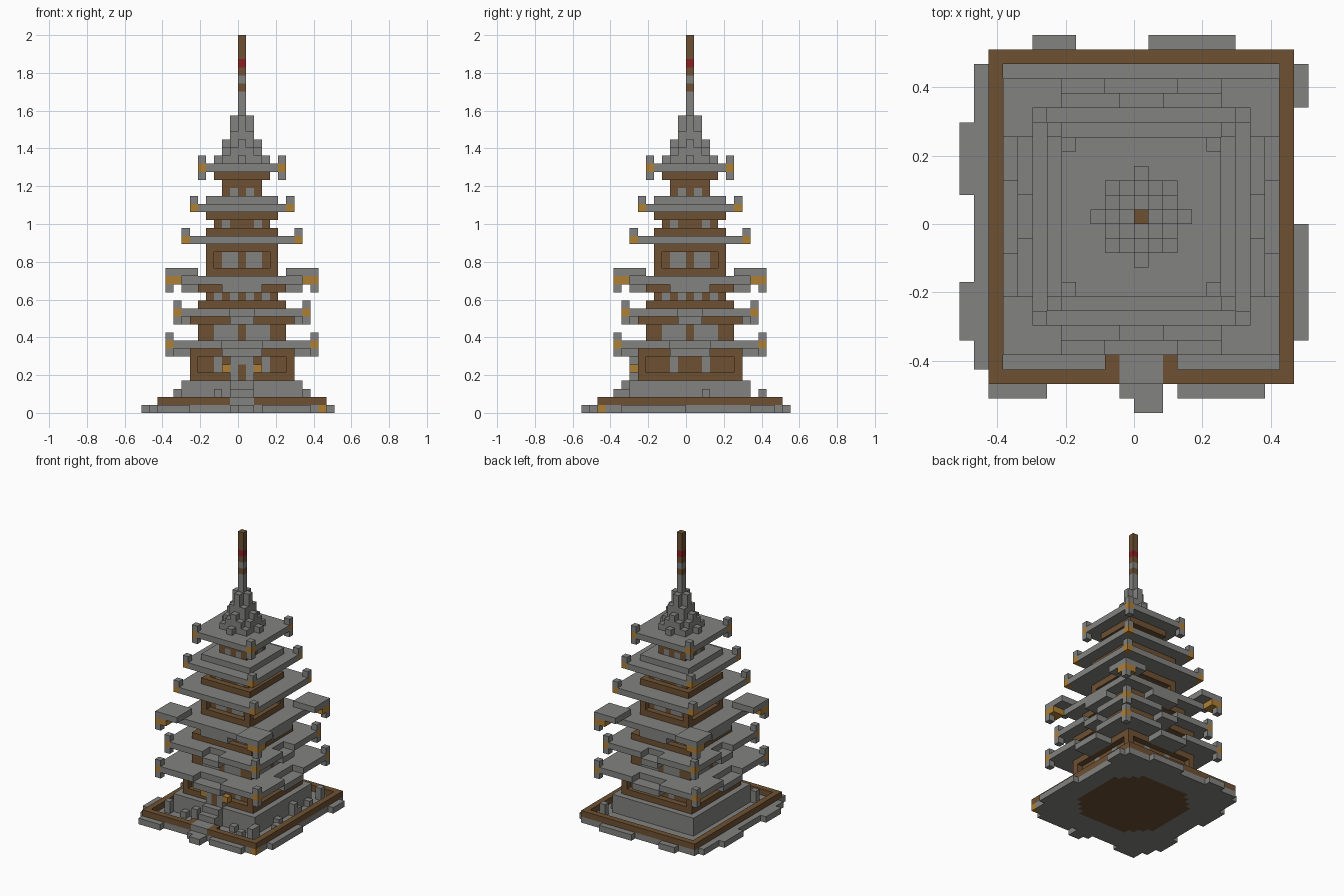
import bpy
import bmesh
from mathutils import Vector

if "Cube" in bpy.data.objects:
    bpy.data.objects.remove(bpy.data.objects["Cube"])

UNIT = 2 / 47          # edge of one building block
GREY, BROWN, GOLD, RED = range(4)


def material(name, rgb):
    m = bpy.data.materials.new(name)
    m.use_nodes = True
    m.diffuse_color = (*rgb, 1)
    m.node_tree.nodes["Principled BSDF"].inputs["Base Color"].default_value = (*rgb, 1)
    return m


MATERIALS = [material("stone grey", (0.225, 0.225, 0.22)),
             material("timber brown", (0.155, 0.082, 0.032)),
             material("lantern gold", (0.43, 0.21, 0.035)),
             material("banner red", (0.26, 0.014, 0.018))]
blocks = {}            # block position -> (part, colour); later blocks replace earlier


def box(part, colour, xs, ys, zs):
    for x in range(*xs):
        for y in range(*ys):
            for z in range(*zs):
                blocks[x, y, z] = (part, colour)


def square(part, colour, n, zs):
    box(part, colour, (-n, n + 1), (-n, n + 1), zs)


def turns(x, y, count=4):
    for _ in range(count):
        yield x, y
        x, y = -y, x


def sides(part, colour, along, outs, zs, skip_front=False):
    """Repeat blocks on all four sides; colour None cuts them away."""
    for a in along:
        for d in outs:
            for i, (x, y) in enumerate(turns(a, -d)):
                if skip_front and i == 0:
                    continue
                for z in range(*zs):
                    if colour is None:
                        blocks.pop((x, y, z), None)
                    else:
                        blocks[x, y, z] = (part, colour)


def roof(part, n, z, low, high):
    """Square eave with gold corners and upturned corner blocks."""
    square(part, GREY, n, (z, z + 1))
    sides(part, GREY, [n], [n], (low, high))
    sides(part, GOLD, [n], [n], (z, z + 1))


def dip(part, half, n, z):
    """Lowered middle of each eave edge."""
    span = range(-half, half + 1)
    sides(part, None, span, (n, n - 1), (z, z + 1))
    sides(part, GREY, span, (n, n - 1, n - 2), (z - 1, z))


# Base slab with ragged stone edging
box("base", GREY, (-10, 11), (-11, 12), (0, 1))
for xs, ys in (((-7, -4), (12, 13)), ((1, 7), (12, 13)),
               ((-10, -6), (-12, -11)), ((3, 9), (-12, -11)),
               ((-11, -10), (-10, 11)), ((-12, -11), (2, 7)),
               ((-12, -11), (-8, -4)), ((11, 12), (8, 11)), ((11, 12), (-8, 0)),
               ((-1, 2), (-12, -11)), ((0, 2), (-13, -12))):
    box("base", GREY, xs, ys, (0, 1))
box("base", GOLD, (10, 11), (-11, -10), (0, 1))
# Earth under the terrace, with ragged corners
for x in range(-7, 8):
    for y in range(-7, 8):
        if abs(x) + abs(y) < 12:
            blocks[x, y, 0] = ("base", BROWN)

# Low timber wall around the courtyard, with a gate
for xs, ys in (((-10, 11), (-11, -10)), ((-10, 11), (11, 12)),
               ((-10, -9), (-11, 12)), ((10, 11), (-11, 12)),
               ((-2, -1), (-10, -9)), ((2, 3), (-10, -9))):
    box("courtyard_wall", BROWN, xs, ys, (1, 2))

# Terrace, steps and garden stones
square("terrace", GREY, 7, (1, 4))
for y, top in ((-11, 1), (-10, 2), (-9, 3), (-8, 4)):
    box("front_steps", GREY, (-1, 2), (y, y + 1), (1, max(top, 2)))
for x, y, top in ((-8, -8, 3), (-5, -8, 2), (-3, -8, 3), (4, -8, 2), (6, -9, 2),
                  (8, -8, 3), (8, -9, 3), (9, -4, 2), (8, -2, 2), (8, 2, 3),
                  (8, 3, 2), (8, 6, 2), (8, 9, 3)):
    box("garden_stones", GREY, (x, x + 1), (y, y + 1), (1, top))

# Storey one: framed recesses, doorway and lanterns
square("storey_one", BROWN, 6, (4, 8))
sides("storey_one", None, range(-5, 6), [6], (5, 7))
sides("storey_one", GREY, (-2, 2), [5], (5, 7), skip_front=True)
for x in (-3, 3):
    box("storey_one", GREY, (x, x + 1), (-5, -4), (5, 7))
box("doorway", GREY, (-1, 2), (-7, -5), (4, 7))
box("doorway", BROWN, (0, 1), (-7, -5), (4, 6))
for x in (-2, 2):
    box("door_lanterns", GOLD, (x, x + 1), (-7, -6), (5, 6))
roof("roof_one", 9, 8, 7, 10)
dip("roof_one", 2, 9, 8)

# Storey two
square("storey_two", BROWN, 5, (9, 11))
square("storey_two", BROWN, 6, (11, 12))
sides("storey_two", GREY, (-3, -2, -1, 1, 2, 3), [5], (9, 11))
roof("roof_two", 8, 12, 11, 14)
dip("roof_two", 1, 8, 12)

# Storey three with raised corner wings
square("storey_three", BROWN, 5, (13, 14))
square("storey_three", BROWN, 4, (14, 15))
square("storey_three", BROWN, 5, (15, 16))
sides("storey_three", GREY, (-3, -1, 1, 3), [4], (14, 15))
square("roof_three", GREY, 7, (16, 17))
sides("roof_three", GREY, range(-2, 3), (6, 7), (15, 16))
sides("roof_wings", GREY, range(6, 10), range(6, 10), (17, 18))
sides("wing_lanterns", GOLD, (8, 9), (8, 9), (16, 17))
sides("wing_lanterns", GREY, [9], [9], (15, 16))

# Storey four: rail, recessed windows between corner posts
square("storey_four", BROWN, 4, (17, 21))
sides("storey_four", None, range(-3, 4), [4], (18, 20))
sides("storey_four", GREY, (-2, -1, 1, 2), [3], (18, 20))
roof("roof_four", 7, 21, 21, 23)

# Storey five
square("storey_five", BROWN, 4, (22, 23))
square("storey_five", BROWN, 3, (23, 24))
square("storey_five", BROWN, 4, (24, 25))
sides("storey_five", GREY, (-2, 2), [3], (23, 24))
roof("roof_five", 6, 25, 25, 27)
square("roof_five", GREY, 4, (26, 27))

# Storey six
square("storey_six", BROWN, 2, (27, 29))
square("storey_six", BROWN, 3, (29, 30))
sides("storey_six", GREY, (-1, 1), [2], (27, 28))
roof("roof_six", 5, 30, 29, 32)

# Stepped stone finial
for a, b, top in ((3, 0, 32), (2, 2, 32), (2, 1, 33), (1, 2, 33),
                  (2, 0, 34), (1, 1, 35), (1, 0, 37)):
    sides("finial", GREY, [a], [b], (31, top))

# Banded spire
for colour, low, high in ((GREY, 31, 40), (BROWN, 40, 41), (GREY, 41, 42),
                          (BROWN, 42, 43), (RED, 43, 44), (BROWN, 44, 47)):
    square("spire", colour, 0, (low, high))


def build(part):
    """Mesh the exposed block faces of one part and join flat areas."""
    bm = bmesh.new()
    for cell, (name, colour) in blocks.items():
        if name != part:
            continue
        middle = Vector(cell) + Vector((0.5, 0.5, 0.5))
        for axis in range(3):
            for sign in (-1, 1):
                n = Vector((0, 0, 0))
                n[axis] = sign
                if tuple(int(c + d) for c, d in zip(cell, n)) in blocks:
                    continue
                u = Vector((n.y, n.z, n.x))
                w = n.cross(u)
                corners = (-u - w, u - w, u + w, w - u)
                face = bm.faces.new([bm.verts.new((middle + (n + c) / 2) * UNIT)
                                     for c in corners])
                face.material_index = colour
    bmesh.ops.remove_doubles(bm, verts=bm.verts, dist=UNIT / 100)
    bmesh.ops.dissolve_limit(bm, angle_limit=0.01, verts=bm.verts,
                             edges=bm.edges, delimit={'MATERIAL'})
    mesh = bpy.data.meshes.new(part)
    bm.to_mesh(mesh)
    bm.free()
    for m in MATERIALS:
        mesh.materials.append(m)
    bpy.context.collection.objects.link(bpy.data.objects.new(part, mesh))


for part in sorted({name for name, _ in blocks.values()}):
    build(part)
